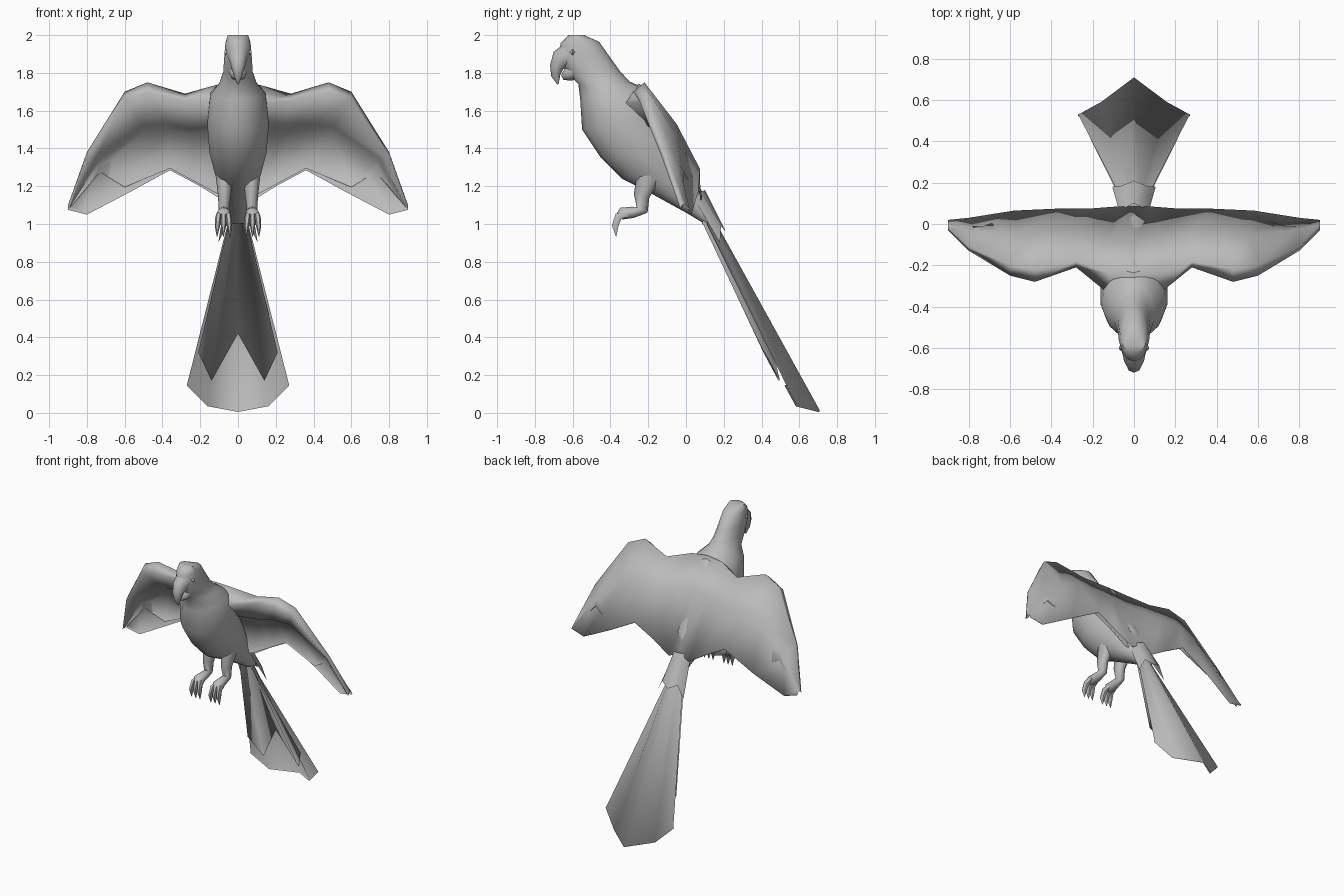
import bpy, bmesh, math
from mathutils import Vector

cube = bpy.data.objects.get("Cube")
if cube:
    bpy.data.objects.remove(cube, do_unlink=True)

# One plain colour for the whole bird
grey = bpy.data.materials.new("plain_grey")
grey.use_nodes = True
grey.diffuse_color = (.5, .5, .5, 1)
grey.node_tree.nodes["Principled BSDF"].inputs["Base Color"].default_value = (.5, .5, .5, 1)


def loft(name, rings, closed=True, mirror=False):
    """Skin a row of equal-length point rings (or open rows) into one object."""
    bm = bmesh.new()
    rows = [[bm.verts.new(p) for p in ring] for ring in rings]
    count = len(rows[0])
    for a, b in zip(rows, rows[1:]):
        for i in range(count if closed else count - 1):
            j = (i + 1) % count
            bm.faces.new((a[i], a[j], b[j], b[i]))
    if closed:
        bm.faces.new(rows[0])
        bm.faces.new(rows[-1])
    bmesh.ops.recalc_face_normals(bm, faces=bm.faces)
    mesh = bpy.data.meshes.new(name)
    bm.to_mesh(mesh)
    bm.free()
    mesh.materials.append(grey)
    obj = bpy.data.objects.new(name, mesh)
    bpy.context.collection.objects.link(obj)
    if mirror:
        obj.modifiers.new("Mirror", 'MIRROR').use_mirror_merge = False
    for other in bpy.context.selected_objects:
        other.select_set(False)
    obj.select_set(True)
    bpy.context.view_layer.objects.active = obj
    # Feather sheets are smooth all over, solid parts keep their hard edges
    bpy.ops.object.shade_smooth_by_angle(angle=math.radians(60 if closed else 180))
    return obj


def tube(name, stops, sides=8, mirror=False):
    """Tapering tube through stops of (x, y, z, half width, half depth)."""
    points = [Vector(s[:3]) for s in stops]
    rings = []
    for i, (p, s) in enumerate(zip(points, stops)):
        along = points[min(i + 1, len(points) - 1)] - points[max(i - 1, 0)]
        depth = along.cross(Vector((1, 0, 0))).normalized()
        turns = [math.tau * k / sides for k in range(sides)]
        rings.append([p + Vector((s[3] * math.cos(t), 0, 0)) + depth * s[4] * math.sin(t)
                      for t in turns])
    return loft(name, rings, mirror=mirror)


def flip(points):
    return [(-x, y, z) for x, y, z in points]


def symmetric(half):
    """Complete a row running from the left edge to the centre line."""
    return half + flip(reversed(half[:-1]))


def shifted(points, amount):
    """Move points across the slope of the feathers; positive is to the rear."""
    return [(x, y + amount * .87, z + amount * .5) for x, y, z in points]


# Head and body: front y, front z, back y, back z, half width
profile = [
    (-.62, 2, -.54, 2, .055),
    (-.665, 1.955, -.46, 1.965, .068),
    (-.67, 1.88, -.4, 1.88, .075),
    (-.63, 1.8, -.35, 1.81, .08),
    (-.57, 1.74, -.3, 1.755, .1),
    (-.56, 1.66, -.22, 1.72, .15),
    (-.55, 1.5, -.13, 1.58, .167),
    (-.45, 1.35, -.04, 1.42, .155),
    (-.34, 1.24, .03, 1.3, .125),
    (-.2, 1.17, .06, 1.21, .09),
    (0, 1.06, .1, 1.13, .065),
    (.1, 1, .15, 1.04, .05),
]
rings = []
for fy, fz, by, bz, w in profile:
    front, back = Vector((0, fy, fz)), Vector((0, by, bz))
    mid, half = (front + back) / 2, (front - back) / 2
    rings.append([mid + half * math.cos(t) + Vector((w * math.sin(t), 0, 0))
                  for t in [math.tau * k / 14 for k in range(14)]])
loft("body", rings)

# Hooked beak, lower jaw and eyes
tube("upper_beak", [(0, -.61, 1.895, .06, .07), (0, -.665, 1.87, .048, .055),
                    (0, -.685, 1.83, .036, .036), (0, -.69, 1.785, .022, .024),
                    (0, -.678, 1.74, .004, .004)])
tube("lower_beak", [(0, -.58, 1.82, .055, .055), (0, -.625, 1.79, .042, .036),
                    (0, -.655, 1.775, .014, .014)])
tube("eye", [(.052, -.6, 1.925, .016, .004), (.057, -.6, 1.91, .016, .015),
             (.052, -.6, 1.895, .016, .004)], mirror=True)

# Wings, from the spine to the tip: underwing covert edge, two points under
# the arm, leading edge, upper ridge, upper back, trailing edge
wing = [
    [(0, .03, 1.14), (0, -.14, 1.5), (0, -.24, 1.52), (0, -.33, 1.66),
     (0, -.25, 1.745), (0, -.1, 1.55), (0, .085, 1.17)],
    [(.1, .03, 1.16), (.1, -.12, 1.49), (.1, -.22, 1.52), (.12, -.34, 1.64),
     (.12, -.24, 1.735), (.12, -.08, 1.54), (.08, .085, 1.13)],
    [(.23, .04, 1.23), (.24, -.08, 1.48), (.25, -.14, 1.5), (.28, -.21, 1.65),
     (.28, -.18, 1.69), (.27, -.05, 1.52), (.21, .075, 1.21)],
    [(.36, .04, 1.3), (.37, -.07, 1.5), (.38, -.14, 1.53), (.48, -.28, 1.7),
     (.48, -.22, 1.75), (.43, -.05, 1.53), (.36, .075, 1.29)],
    [(.6, .03, 1.2), (.5, -.07, 1.49), (.5, -.12, 1.52), (.6, -.25, 1.66),
     (.6, -.2, 1.7), (.56, -.05, 1.47), (.58, .065, 1.17)],
    [(.73, -.01, 1.28), (.74, -.05, 1.33), (.75, -.07, 1.35), (.8, -.13, 1.36),
     (.8, -.11, 1.38), (.77, -.03, 1.28), (.8, .03, 1.055)],
    [(.89, -.02, 1.09), (.89, -.025, 1.09), (.89, -.03, 1.09), (.9, -.03, 1.08),
     (.9, -.02, 1.1), (.9, 0, 1.1), (.9, .02, 1.08)],
]
# The feather edges get a narrow turned lip
wing = [shifted(row[:1], -.01) + row + shifted(row[-1:], -.01) for row in wing]
loft("wings", [flip(row) for row in wing[:0:-1]] + wing, closed=False)

# Tail fan: long arched upper feathers, shorter notched lower feathers
root = symmetric([(.055, .11, 1), (.03, .12, 1.04), (0, .13, 1.06)])
fan = symmetric([(.27, .53, .15), (.16, .59, .04), (0, .71, .01)])
loft("tail_upper_feathers", [root, fan, shifted(fan, -.01)], closed=False)
under_root = [(x * .9, y - .02, z) for x, y, z in root]
under = symmetric([(.21, .41, .32), (.14, .49, .17), (0, .43, .42)])
loft("tail_lower_feathers", [shifted(under_root, -.008), under_root,
                             under, shifted(under, .008)], closed=False)

# Coverts over the tail root
rump = [(.065, .04, 1.14), (.04, .08, 1.17), (0, .1, 1.18)]
covert = [(.105, .18, .9), (.06, .185, .99), (0, .21, .96)]
loft("tail_coverts", [symmetric(rump), symmetric(covert)], closed=False)

# Legs and perching toes
tube("leg", [(.07, -.19, 1.27, .05, .07), (.072, -.235, 1.15, .034, .042),
             (.074, -.232, 1.075, .028, .032), (.075, -.28, 1.062, .03, .03),
             (.076, -.34, 1.055, .038, .032), (.076, -.36, 1.04, .03, .015)], mirror=True)
for side, spread in (("inner", -1), ("middle", 0), ("outer", 1)):
    x = .077 + spread * .02
    tube(side + "_toe", [(x, -.31, 1.055, .015, .018),
                         (x + spread * .006, -.358, 1.04, .017, .024),
                         (x + spread * .012, -.375, .99, .014, .02),
                         (x + spread * .014, -.37, .935, .002, .002)],
         sides=6, mirror=True)
